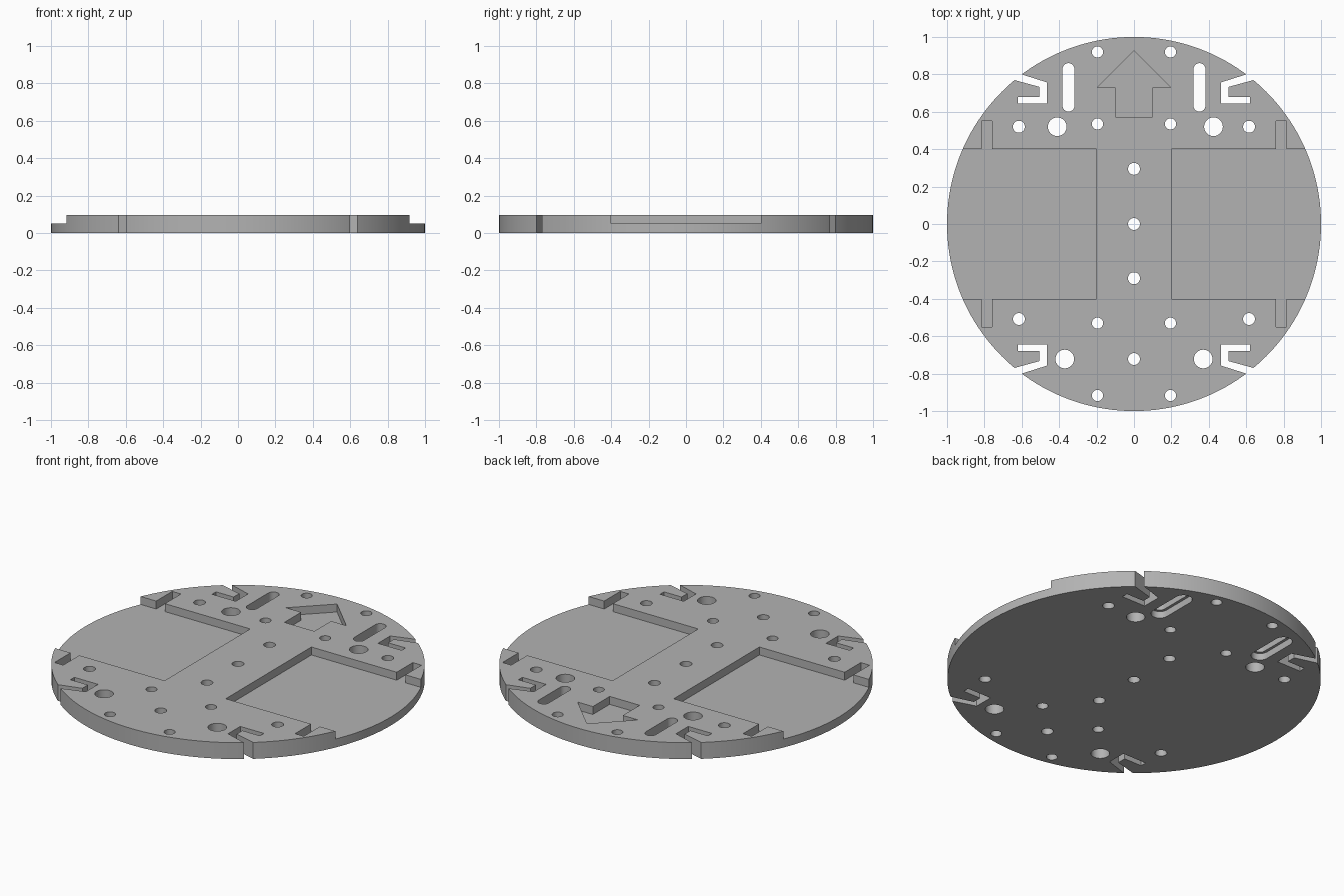
import bpy, bmesh
from math import cos, sin, pi, radians

if "Cube" in bpy.data.objects:
    bpy.data.objects.remove(bpy.data.objects["Cube"], do_unlink=True)

THICK, FLOOR = 0.097, 0.05
BELOW, ABOVE = -0.1, 0.2

grey = bpy.data.materials.new("plain grey")
grey.use_nodes = True
grey.diffuse_color = (0.45, 0.45, 0.45, 1)
grey.node_tree.nodes["Principled BSDF"].inputs["Base Color"].default_value = (0.45, 0.45, 0.45, 1)


def circle(x, y, r, n=32):
    return [(x + r * cos(2 * pi * i / n), y + r * sin(2 * pi * i / n)) for i in range(n)]


def slot(x, y0, y1, r, n=16):
    """Upright rounded slot with end centres at y0 and y1."""
    top = [(x + r * cos(pi * i / n), y1 + r * sin(pi * i / n)) for i in range(n + 1)]
    low = [(x - r * cos(pi * i / n), y0 - r * sin(pi * i / n)) for i in range(n + 1)]
    return top + low


def flip(outline, sx=1, sy=1):
    return [(x * sx, y * sy) for x, y in outline]


def prisms(name, outlines, z0, z1):
    """One object holding an upright prism for each outline."""
    bm = bmesh.new()
    for outline in outlines:
        face = bm.faces.new([bm.verts.new((x, y, z0)) for x, y in outline])
        up = bmesh.ops.extrude_face_region(bm, geom=[face])["geom"]
        verts = [v for v in up if isinstance(v, bmesh.types.BMVert)]
        bmesh.ops.translate(bm, verts=verts, vec=(0, 0, z1 - z0))
    bmesh.ops.recalc_face_normals(bm, faces=bm.faces)
    mesh = bpy.data.meshes.new(name)
    bm.to_mesh(mesh)
    bm.free()
    mesh.materials.append(grey)
    obj = bpy.data.objects.new(name, mesh)
    bpy.context.collection.objects.link(obj)
    return obj


# Round base plate
plate = prisms("base_plate", [circle(0, 0, 1, 160)], 0, THICK)

# Screw holes: mirrored pairs, then the centre row, then the larger holes
through = []
for x, y, r in [(0.195, 0.92, 0.03), (0.195, 0.535, 0.03), (0.615, 0.52, 0.032),
                (0.195, -0.53, 0.03), (0.615, -0.508, 0.032), (0.195, -0.917, 0.03),
                (0.37, -0.722, 0.05)]:
    through += [circle(x, y, r), circle(-x, y, r)]
through += [circle(0, y, 0.032) for y in (0.295, 0, -0.29, -0.722)]
through += [circle(-0.41, 0.52, 0.05), circle(0.425, 0.52, 0.05)]

# Long slots
through += [slot(x, 0.633, 0.828, 0.032) for x in (-0.35, 0.35)]

# Hooked slits opening through the rim
hook = [(0.735, 0.843), (0.465, 0.757), (0.465, 0.643), (0.62, 0.643),
        (0.62, 0.68), (0.505, 0.68), (0.505, 0.733), (0.775, 0.807)]
through += [flip(hook, sx, sy) for sx in (-1, 1) for sy in (-1, 1)]

# Side pockets with a narrow notch at each end
half = [(1.1, 0.4), (0.815, 0.4), (0.815, 0.55), (0.758, 0.55), (0.758, 0.4), (0.2, 0.4)]
pocket = half + flip(half, sy=-1)[::-1]
recesses = [pocket, flip(pocket, sx=-1)]

# Sunken arrow pointing to the back
arrow = [(0.197, 0.73), (0.098, 0.73), (0.098, 0.573)]
recesses.append([(0, 0.925)] + arrow + flip(arrow, sx=-1)[::-1])

# Wider relief around the long slots on the underside
reliefs = [slot(x, 0.633, 0.828, 0.048) for x in (-0.35, 0.35)]

cutters = [prisms("through_cutter", through, BELOW, ABOVE),
           prisms("recess_cutter", recesses, FLOOR, ABOVE),
           prisms("relief_cutter", reliefs, BELOW, 0.04)]
for cutter in cutters:
    mod = plate.modifiers.new(cutter.name, "BOOLEAN")
    mod.operation = "DIFFERENCE"
    mod.solver = "EXACT"
    mod.object = cutter
    cutter.hide_render = True

# Bake the cuts and drop the cutters
bpy.context.view_layer.update()
baked = bpy.data.meshes.new_from_object(plate.evaluated_get(bpy.context.evaluated_depsgraph_get()))
plate.modifiers.clear()
plate.data = baked
for cutter in cutters:
    bpy.data.objects.remove(cutter, do_unlink=True)

bpy.ops.object.select_all(action="DESELECT")
plate.select_set(True)
bpy.context.view_layer.objects.active = plate
bpy.ops.object.shade_smooth_by_angle(angle=radians(30))
